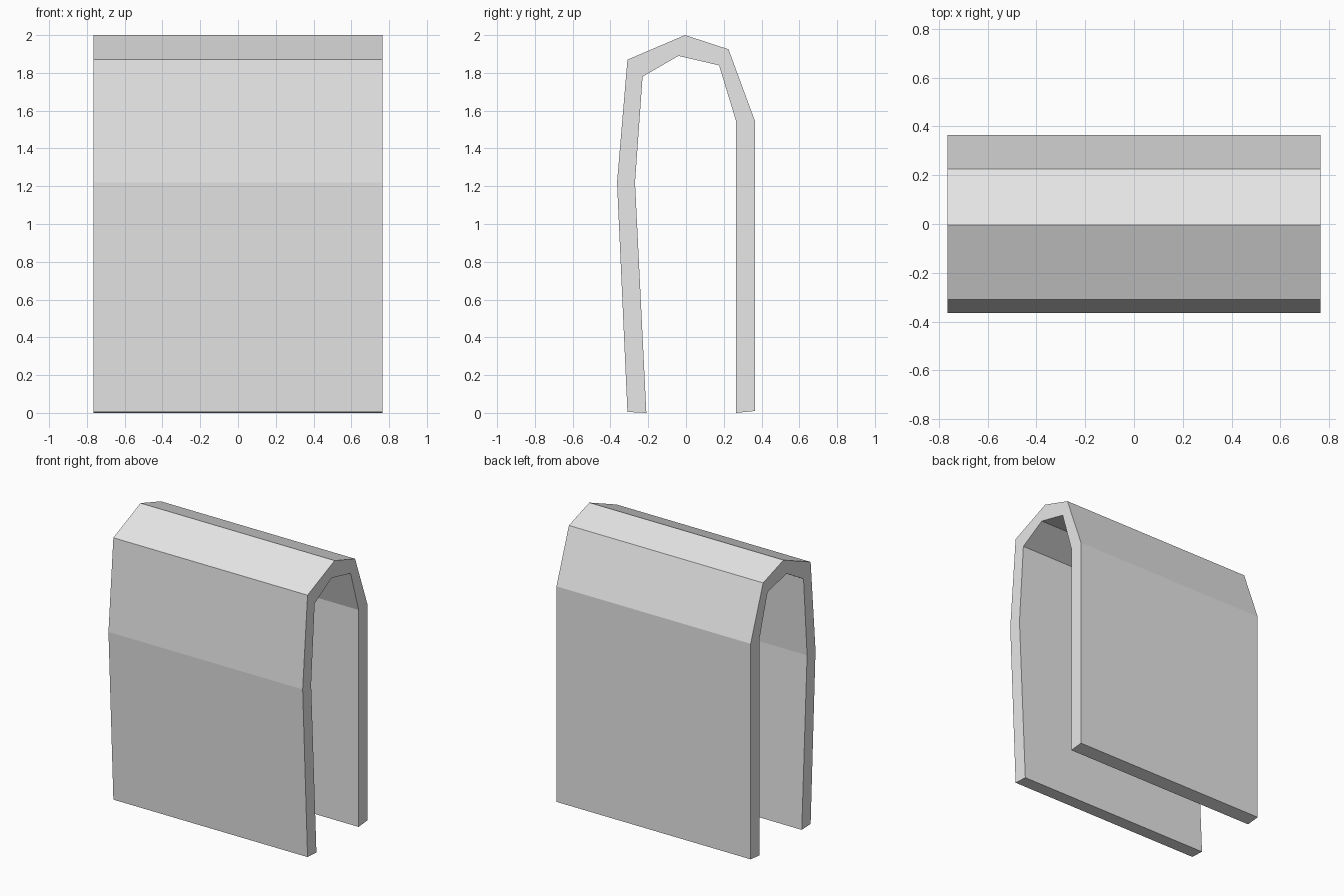
import bpy
import bmesh

cube = bpy.data.objects.get("Cube")
if cube:
    bpy.data.objects.remove(cube, do_unlink=True)

HALF_WIDTH = 0.765

# Side profile (y, z): outer line from front foot over the top to the back foot
OUTER = [(-0.31, 0.005), (-0.365, 1.22), (-0.31, 1.87), (-0.005, 2.0),
         (0.225, 1.925), (0.365, 1.545), (0.365, 0.01)]
INNER = [(-0.21, 0.0), (-0.27, 1.22), (-0.23, 1.78), (-0.04, 1.89),
         (0.175, 1.84), (0.265, 1.545), (0.265, 0.0)]

# Plain grey for the whole shell
grey = bpy.data.materials.new("light_grey")
grey.use_nodes = True
colour = (0.8, 0.8, 0.8, 1.0)
grey.diffuse_color = colour
grey.node_tree.nodes["Principled BSDF"].inputs["Base Color"].default_value = colour

# Folded shell: strips of the wall section, extruded across the width
bm = bmesh.new()
outer = [bm.verts.new((-HALF_WIDTH, y, z)) for y, z in OUTER]
inner = [bm.verts.new((-HALF_WIDTH, y, z)) for y, z in INNER]
section = [bm.faces.new((outer[i], outer[i + 1], inner[i + 1], inner[i]))
           for i in range(len(outer) - 1)]
result = bmesh.ops.extrude_face_region(bm, geom=section, use_keep_orig=True)
moved = [g for g in result["geom"] if isinstance(g, bmesh.types.BMVert)]
bmesh.ops.translate(bm, verts=moved, vec=(2 * HALF_WIDTH, 0, 0))
bmesh.ops.recalc_face_normals(bm, faces=bm.faces)

mesh = bpy.data.meshes.new("folded_shell")
bm.to_mesh(mesh)
bm.free()
mesh.materials.append(grey)
shell = bpy.data.objects.new("folded_shell", mesh)
bpy.context.collection.objects.link(shell)
